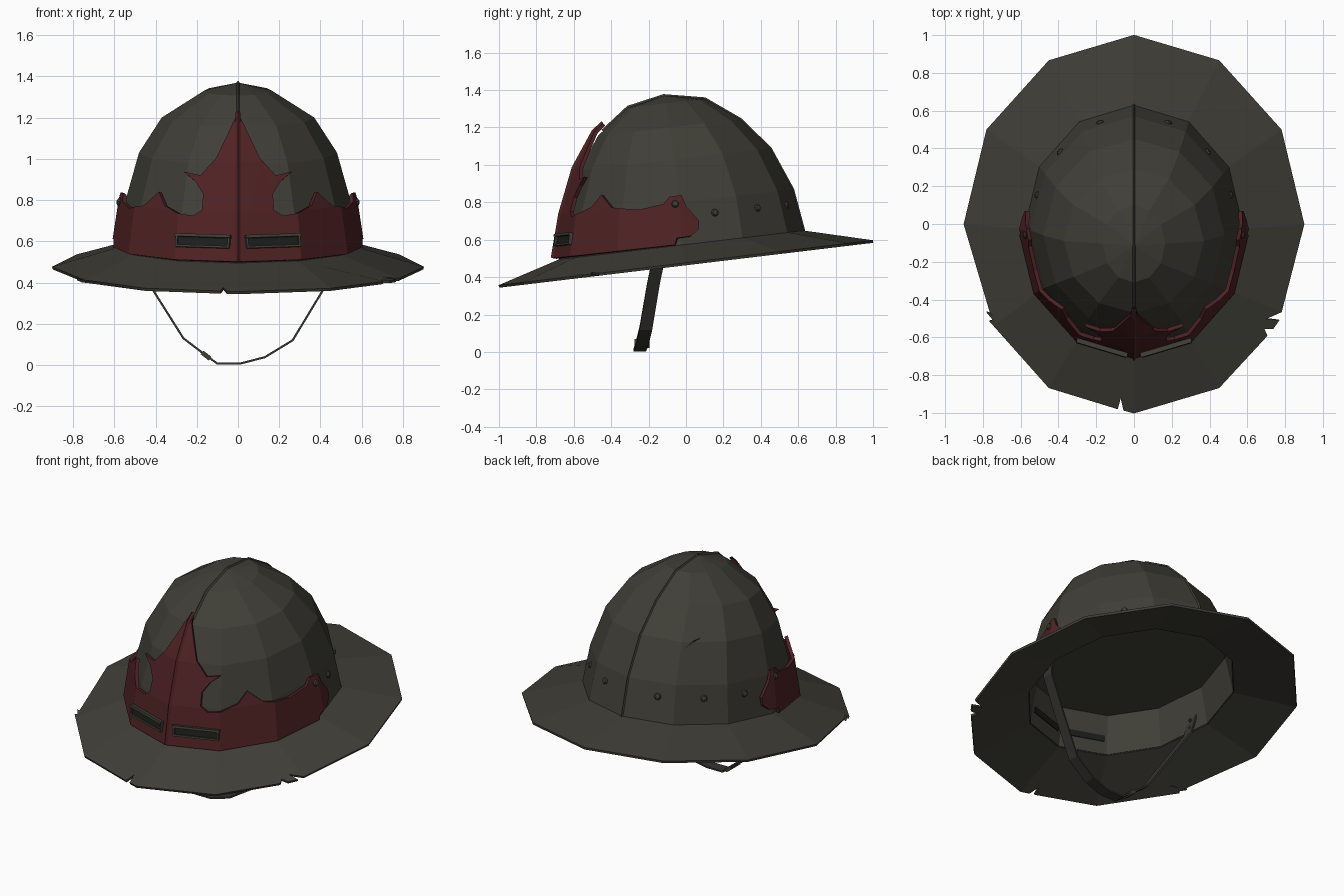
import bpy, bmesh, math
from mathutils import Vector, Matrix

cube = bpy.data.objects.get("Cube")
if cube:
    bpy.data.objects.remove(cube, do_unlink=True)


def material(name, rgb):
    m = bpy.data.materials.new(name)
    m.use_nodes = True
    m.diffuse_color = (*rgb, 1)
    bsdf = m.node_tree.nodes["Principled BSDF"]
    bsdf.inputs["Base Color"].default_value = (*rgb, 1)
    bsdf.inputs["Roughness"].default_value = 0.8
    return m


STEEL = material("olive steel", (0.050, 0.048, 0.038))
RED = material("dark red paint", (0.080, 0.016, 0.017))
STRAP = material("dark leather", (0.036, 0.035, 0.030))
BLACK = material("slot black", (0.012, 0.013, 0.011))

SEGS = 12
# Dome rings from rim to apex: height, y centre, x radius, y radius, normal lift
RINGS = [(0.57, -0.025, 0.58, 0.655, 0.1), (0.80, -0.035, 0.545, 0.605, 0.2),
         (1.03, -0.06, 0.48, 0.51, 0.4), (1.20, -0.09, 0.37, 0.38, 0.9),
         (1.33, -0.105, 0.165, 0.205, 2.5), (1.37, -0.115, 0.0, 0.0, 50)]


def corner(i, j, off):
    z, yc, rx, ry, lift = RINGS[j]
    a = 2 * math.pi * i / SEGS
    s, c = math.sin(a), -math.cos(a)
    return Vector((rx * s, yc + ry * c, z + 0.115 * ry * c)) + Vector((s, c, lift)).normalized() * off


def surf(u, t, off=0.0):
    """Point on the faceted dome: u counts segments from the front, t counts rings."""
    i, j = math.floor(u), min(int(t), len(RINGS) - 2)
    low = corner(i, j, off).lerp(corner(i + 1, j, off), u - i)
    high = corner(i, j + 1, off).lerp(corner(i + 1, j + 1, off), u - i)
    return low.lerp(high, t - j)


def ring_at(u, z):
    """Ring coordinate where the dome reaches height z."""
    lo, hi = 0.0, 5.0
    for _ in range(30):
        mid = (lo + hi) / 2
        if surf(u, mid).z < z:
            lo = mid
        else:
            hi = mid
    return lo


def finish(name, bm, mat, mirror=False, thick=0.0, offset=0.0):
    bmesh.ops.recalc_face_normals(bm, faces=bm.faces)
    me = bpy.data.meshes.new(name)
    bm.to_mesh(me)
    bm.free()
    ob = bpy.data.objects.new(name, me)
    bpy.context.collection.objects.link(ob)
    me.materials.append(mat)
    if mirror:
        ob.modifiers.new("Mirror", 'MIRROR').use_axis[0] = True
    if thick:
        mod = ob.modifiers.new("Solidify", 'SOLIDIFY')
        mod.thickness, mod.offset = thick, offset
    return ob


def loft(bm, rows, closed=False):
    """Bridge rows of points with quads."""
    vs = [[bm.verts.new(p) for p in row] for row in rows]
    n = len(vs[0])
    for a, b in zip(vs, vs[1:]):
        for k in range(n if closed else n - 1):
            bm.faces.new((a[k], a[(k + 1) % n], b[(k + 1) % n], b[k]))
    return vs


# Dome with inner wall and flat lining
bm = bmesh.new()
rows = [[corner(i, j, 0) for i in range(SEGS)] for j in (4, 3, 2, 1, 0)]
rows += [[corner(i, j, -0.02) for i in range(SEGS)] for j in (0, 1)]
vs = loft(bm, rows, closed=True)
apex = bm.verts.new(corner(0, 5, 0))
for i in range(SEGS):
    bm.faces.new((apex, vs[0][i], vs[0][(i + 1) % SEGS]))
bm.faces.new(vs[-1])
finish("dome", bm, STEEL)

# Brim with chipped edge
LEFT_CHIP = [(0.78, -0.465), (0.70, -0.5), (0.768, -0.508), (0.735, -0.555),
             (0.69, -0.555), (0.705, -0.59)]
RIGHT_CHIP = [(-0.74, -0.54), (-0.765, -0.512), (-0.69, -0.5), (-0.78, -0.465)]
FRONT_CHIP = [(-0.055, -0.985), (-0.07, -0.92), (-0.085, -0.978)]


def brim_point(x, y):
    return Vector((x, y, 0.47 + 0.12 * y + 0.28 * max(0, 0.96 - math.hypot(x / 0.9, y))))


bm = bmesh.new()
inner, outer = [], []
for i in range(SEGS):
    a = 2 * math.pi * i / SEGS
    pts = [(0.9 * math.sin(a), -math.cos(a))]
    if i == 2:
        pts = LEFT_CHIP[::-1]
    elif i == SEGS - 2:
        pts = RIGHT_CHIP
        pts = pts[:]
    elif i == 0:
        pts = FRONT_CHIP[::-1] + pts
    inner.append(bm.verts.new(corner(i, 0, -0.015)))
    outer.append([bm.verts.new(brim_point(*p)) for p in pts])
for i in range(SEGS):
    k = (i + 1) % SEGS
    # chip points belong to the sector they lie in
    near = outer[i][-1:]
    far = outer[k] if k == 0 else outer[k][:1]
    if k == 2:
        far = outer[k]
    if i == SEGS - 2:
        near = outer[i]
    if k == SEGS - 2:
        far = outer[k][:1]
    bm.faces.new([inner[k], inner[i]] + near + far)
finish("brim", bm, STEEL, thick=0.014)

# Painted face plate: half outline as (segment, height), wrapped on the dome
OUTLINE = [(0, 1.20), (0.25, 1.09), (0.43, 0.985), (0.69, 0.91), (1.0, 0.927), (0.77, 0.88),
           (0.61, 0.82), (0.61, 0.745), (0.75, 0.718), (0.98, 0.728), (1.33, 0.767),
           (1.52, 0.832), (1.8, 0.767), (2.33, 0.755), (2.73, 0.785), (2.85, 0.823),
           (3.04, 0.83), (3.1, 0.775), (3.3, 0.695), (3.28, 0.65), (3.15, 0.615),
           (2.94, 0.605), (2.9, 0.567)]
bm = bmesh.new()
flat = [(u, ring_at(u, z), 0) for u, z in OUTLINE] + [(2.88, 0.01, 0), (0, 0.01, 0)]
bm.faces.new([bm.verts.new(p) for p in flat])
bmesh.ops.triangulate(bm, faces=bm.faces[:])
for k in (1, 2, 3):
    for axis in (Vector((1, 0, 0)), Vector((0, 1, 0))):
        bmesh.ops.bisect_plane(bm, geom=bm.verts[:] + bm.edges[:] + bm.faces[:],
                               plane_co=axis * k, plane_no=axis)
for v in bm.verts:
    v.co = surf(v.co.x, v.co.y, 0.024)
finish("face_plate", bm, RED, mirror=True, thick=0.02)


# Raised seams along the centre line
def seam(name, u, t0, t1, base, rise, width, mat):
    ts = [t0] + [t for t in range(6) if t0 < t < t1] + [t1]
    side = Vector((width, 0, 0))
    bm = bmesh.new()
    loft(bm, [[surf(u, t, base) - side, surf(u, t, base + rise), surf(u, t, base) + side] for t in ts])
    finish(name, bm, mat)


seam("plate_ridge", 0, 0.02, ring_at(0, 1.20), 0.03, 0.014, 0.013, RED)
seam("front_seam", 0, ring_at(0, 1.18), 5, 0, 0.01, 0.008, STEEL)
seam("back_seam", 6, 0, 5, 0, 0.008, 0.006, STEEL)

# Eye slots: black insert, four frame bars, inner opening
p0, p1 = surf(0, 0.4, 0.036), surf(1, 0.4, 0.036)
along = (p1 - p0).normalized()
up = (surf(0.5, 0.7, 0.036) - surf(0.5, 0.2, 0.036)).normalized()
out = along.cross(up).normalized()
up = out.cross(along)
BASIS = Matrix((along, up, out)).transposed().to_4x4()


def slot_box(bm, x, y, z, size):
    mat = Matrix.Translation(p0.lerp(p1, 0.56)) @ BASIS @ Matrix.Translation((x, y, z))
    bmesh.ops.create_cube(bm, matrix=mat @ Matrix.Diagonal((*size, 1)))


bm = bmesh.new()
slot_box(bm, 0, 0, 0.001, (0.26, 0.05, 0.008))
slot_box(bm, -0.01, 0, -0.058, (0.24, 0.035, 0.006))
finish("slot_opening", bm, BLACK, mirror=True)
bm = bmesh.new()
slot_box(bm, 0, 0.026, 0.008, (0.28, 0.014, 0.03))
slot_box(bm, 0, -0.026, 0.006, (0.27, 0.010, 0.022))
for x in (-0.132, 0.132):
    slot_box(bm, x, 0, 0.006, (0.01, 0.05, 0.022))
finish("slot_frame", bm, STEEL, mirror=True)

# Rivets around the dome
bm = bmesh.new()
for u, z, off in ((2.93, 0.785, 0.034), (3.6, 0.745, 0), (4.45, 0.77, 0), (5.35, 0.785, 0)):
    t = ring_at(u, z)
    pos = surf(u, t, off)
    rot = (surf(u, t, 0.1) - surf(u, t)).to_track_quat('Z', 'Y').to_matrix().to_4x4()
    bmesh.ops.create_uvsphere(bm, u_segments=8, v_segments=4, radius=0.021,
                              matrix=Matrix.Translation(pos) @ rot @ Matrix.Diagonal((1, 1, 0.7, 1)))
finish("rivets", bm, STEEL, mirror=True)

# Scratch on the back of the dome
bm = bmesh.new()
ends = [surf(7.05, 1.82, 0.004), surf(7.25, 1.99, 0.004), surf(7.43, 2.12, 0.004)]
bm.faces.new([bm.verts.new(p) for p in (ends[0], ends[1] + Vector((0, 0, 0.008)), ends[2], ends[1])])
finish("scratch", bm, BLACK)

# Chin strap ribbon
PATH = [(-0.535, -0.12, 0.64), (-0.515, -0.14, 0.53), (-0.41, -0.175, 0.36), (-0.265, -0.215, 0.13),
        (-0.16, -0.235, 0.05), (-0.10, -0.248, 0.007), (0.01, -0.248, 0.007), (0.13, -0.235, 0.038),
        (0.265, -0.215, 0.12), (0.41, -0.175, 0.36), (0.515, -0.14, 0.53), (0.535, -0.12, 0.64)]
half = Vector((0, 0.034, 0))
bm = bmesh.new()
loft(bm, [[Vector(p) - half, Vector(p) + half] for p in PATH])
finish("chin_strap", bm, STRAP, thick=0.01)

# Strap buckle
bm = bmesh.new()
tilt = Matrix.Translation((-0.155, -0.235, 0.046)) @ Matrix.Rotation(math.radians(38), 4, 'Y')
bmesh.ops.create_cube(bm, matrix=tilt @ Matrix.Diagonal((0.05, 0.08, 0.022, 1)))
finish("strap_buckle", bm, STEEL)

# Strap rivets inside the dome
bm = bmesh.new()
for z in (0.57, 0.62):
    bmesh.ops.create_uvsphere(bm, u_segments=6, v_segments=4, radius=0.011,
                              matrix=Matrix.Translation((0.522, -0.13, z)))
finish("strap_rivets", bm, STEEL, mirror=True)
